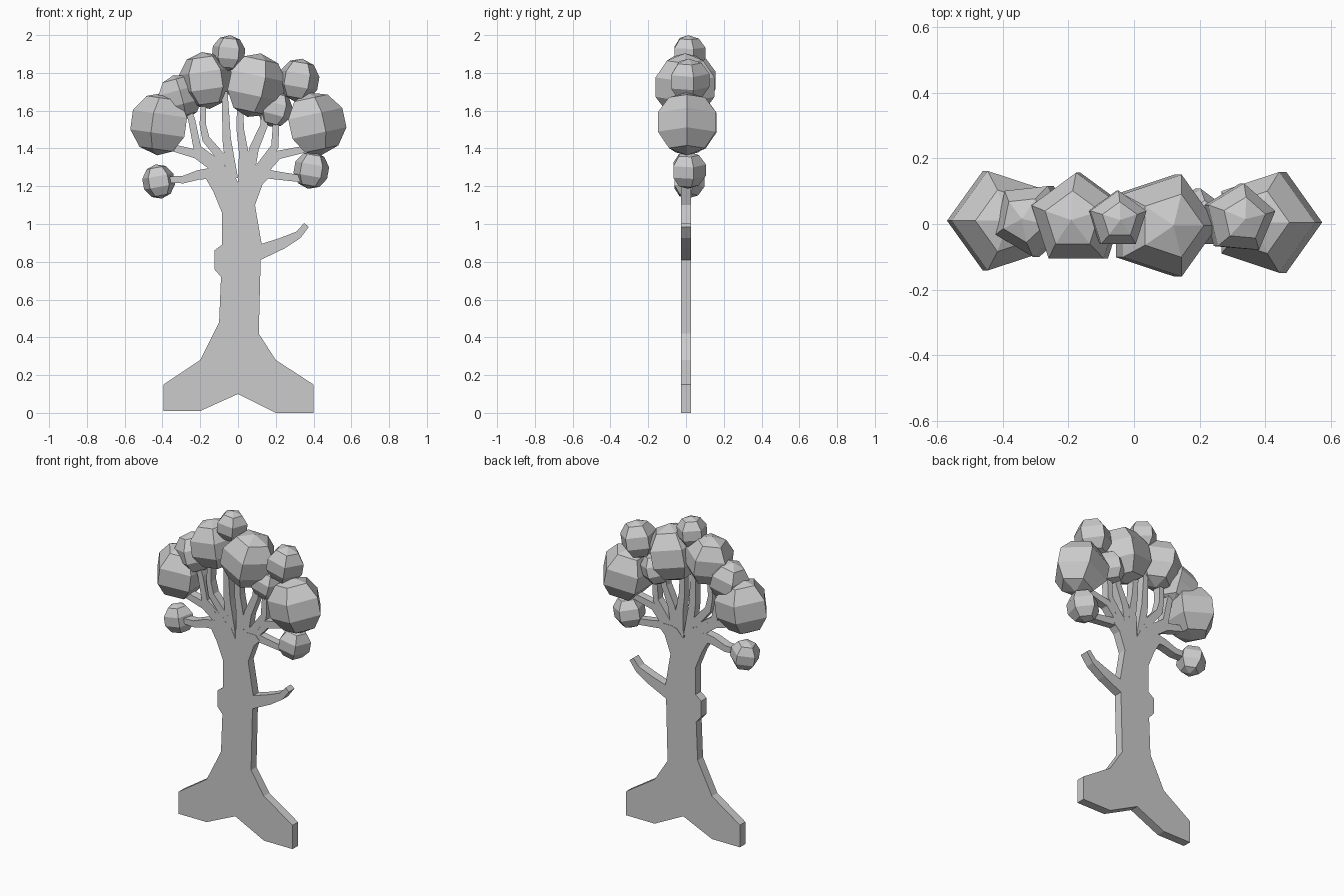
import bpy, bmesh, math
from mathutils import Vector, Matrix


def plate(name, outline, half):
    """Flat x-z outline thickened along y."""
    bm = bmesh.new()
    front = [bm.verts.new((x, -half, z)) for x, z in outline]
    back = [bm.verts.new((x, half, z)) for x, z in outline]
    bm.faces.new(front)
    bm.faces.new(back[::-1])
    for i in range(len(front)):
        j = (i + 1) % len(front)
        bm.faces.new((front[j], front[i], back[i], back[j]))
    bmesh.ops.recalc_face_normals(bm, faces=bm.faces)
    return finish(name, bm)


def finish(name, bm):
    me = bpy.data.meshes.new(name)
    bm.to_mesh(me)
    bm.free()
    ob = bpy.data.objects.new(name, me)
    bpy.context.collection.objects.link(ob)
    return ob


def branch(name, path, w0, w1, half):
    """Tapered strip along a path, thickened into a plate."""
    p = [Vector(q) for q in path]
    left, right = [], []
    for i, q in enumerate(p):
        d = (p[min(i + 1, len(p) - 1)] - p[max(i - 1, 0)]).normalized()
        w = (w0 + (w1 - w0) * i / (len(p) - 1)) / 2
        n = Vector((-d.y, d.x)) * w
        left.append(q + n)
        right.append(q - n)
    plate(name, right + left[::-1], half)


def foliage(name, centre, r, heading, tilt):
    """Five-sided, five-band ball with one corner turned to the heading."""
    bm = bmesh.new()
    bmesh.ops.create_uvsphere(bm, u_segments=5, v_segments=5, radius=r)
    v = next(v.co for v in bm.verts if v.co.xy.length > r * 0.3)
    turn = math.radians(heading) - math.atan2(v.y, v.x)
    m = (Matrix.Translation(centre) @ Matrix.Rotation(math.radians(tilt), 4, 'Y')
         @ Matrix.Rotation(turn, 4, 'Z'))
    bmesh.ops.transform(bm, matrix=m, verts=bm.verts)
    finish(name, bm)


T = 0.027

# Trunk with spread roots, stub knot and crown fork
plate("trunk", [
    (-0.395, 0.01), (-0.2, 0.01), (0, 0.1), (0.2, 0.0), (0.4, 0.0), (0.4, 0.15),
    (0.2, 0.28), (0.11, 0.42), (0.12, 0.81),
    (0.245, 0.87), (0.33, 0.925), (0.375, 0.985), (0.35, 1.005),
    (0.31, 0.96), (0.22, 0.925), (0.125, 0.895),
    (0.09, 1.10), (0.13, 1.21), (0.17, 1.25), (0.14, 1.28), (0.08, 1.28),
    (0.045, 1.27), (0.0, 1.22), (-0.03, 1.28), (-0.09, 1.32), (-0.16, 1.28),
    (-0.17, 1.24), (-0.13, 1.17), (-0.085, 1.06), (-0.085, 0.89),
    (-0.125, 0.86), (-0.125, 0.76), (-0.09, 0.72), (-0.1, 0.48),
    (-0.2, 0.28), (-0.395, 0.15)], T)

# Upper branches: path, start width, end width
branches = [
    ([(-0.13, 1.27), (-0.21, 1.26), (-0.29, 1.235), (-0.40, 1.235)], 0.06, 0.03),
    ([(-0.10, 1.29), (-0.22, 1.37), (-0.37, 1.41)], 0.06, 0.035),
    ([(-0.10, 1.31), (-0.215, 1.40), (-0.245, 1.55), (-0.28, 1.65)], 0.05, 0.03),
    ([(-0.06, 1.32), (-0.17, 1.45), (-0.187, 1.53), (-0.18, 1.68)], 0.05, 0.025),
    ([(-0.03, 1.24), (-0.06, 1.45), (-0.07, 1.70)], 0.06, 0.03),
    ([(0.03, 1.22), (0.03, 1.38), (0.012, 1.50), (0.01, 1.66)], 0.06, 0.03),
    ([(0.05, 1.22), (0.085, 1.40), (0.137, 1.52), (0.145, 1.64)], 0.06, 0.03),
    ([(0.08, 1.25), (0.195, 1.41), (0.205, 1.60)], 0.05, 0.03),
    ([(0.10, 1.25), (0.21, 1.365), (0.37, 1.40)], 0.06, 0.035),
    ([(0.12, 1.27), (0.22, 1.255), (0.37, 1.235)], 0.05, 0.035),
]
for i, (path, w0, w1) in enumerate(branches):
    branch(f"branch_{i + 1}", path, w0, w1, T - 0.0003 * (i + 1))

# Foliage balls: centre, radius, corner heading, tilt about y
balls = [
    ((-0.405, 0.01, 1.53), 0.168, 180, 8),
    ((0.405, 0.005, 1.53), 0.170, 0, -12),
    ((0.085, -0.005, 1.735), 0.172, 0, 12),
    ((-0.17, 0.012, 1.76), 0.152, 90, -8),
    ((-0.05, 0.012, 1.905), 0.095, 90, 5),
    ((0.32, 0.015, 1.762), 0.115, 85, 10),
    ((-0.31, 0.015, 1.67), 0.122, 60, -15),
    ((0.195, 0.015, 1.61), 0.098, 90, 15),
    ((-0.42, 0.01, 1.225), 0.092, 90, -10),
    ((0.388, 0.01, 1.285), 0.100, 90, 10),
]
for i, (c, r, h, t) in enumerate(balls):
    foliage(f"foliage_{i + 1}", c, r, h, t)
